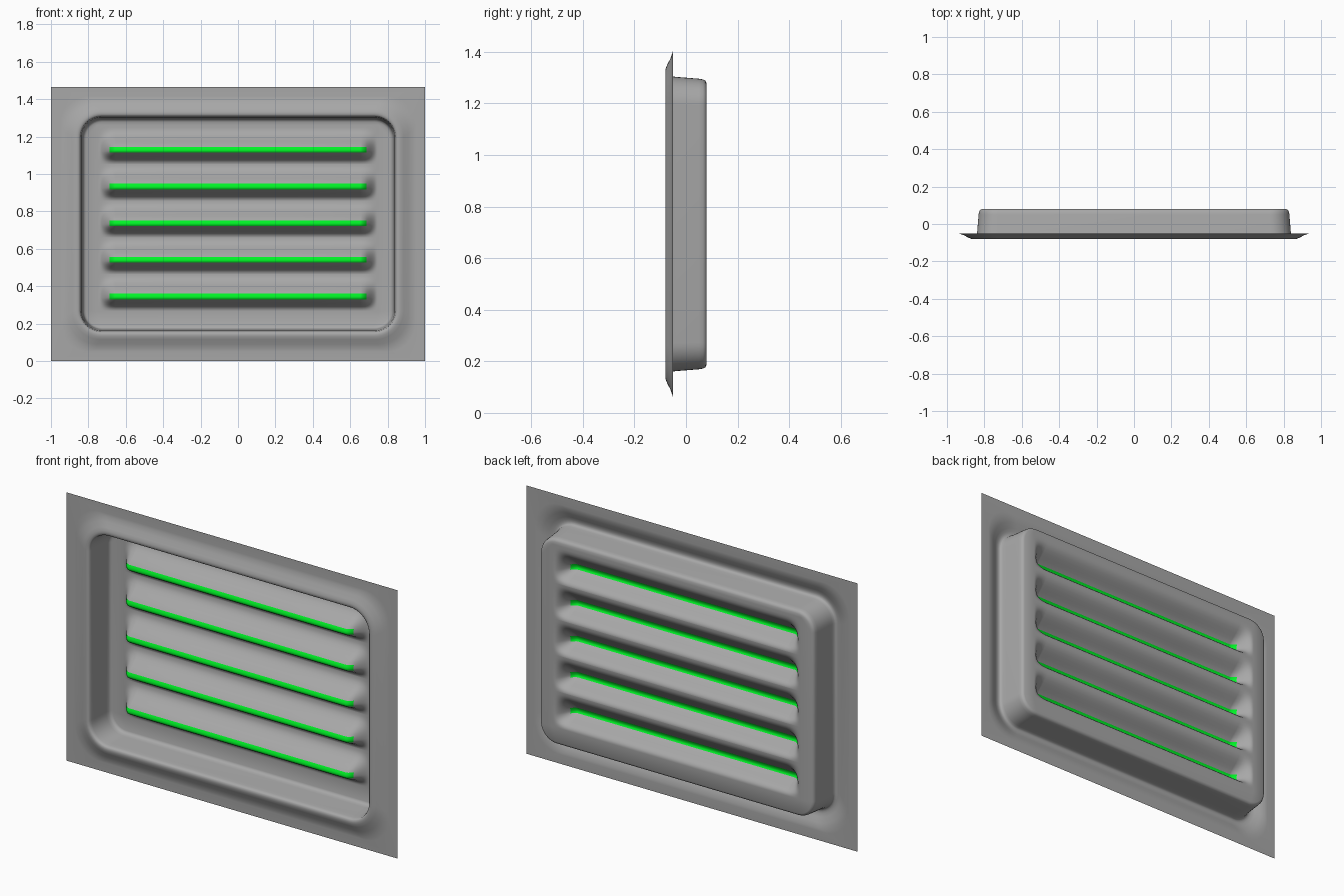
import bpy, bmesh
from math import pi, cos, sin

if "Cube" in bpy.data.objects:
    bpy.data.objects.remove(bpy.data.objects["Cube"])

H = 1.465            # panel height
FLOOR_Y = 0.08       # back of the pressed tray
GX, GZ0, GZ1 = 0.75, 0.265, 1.262     # louvred area of the tray floor
LOUVRES = [0.345 + 0.196 * i for i in range(5)]
LIP = 0.015          # half height of a green lip
PEAK = -0.005        # foremost line of a louvre, relative to its lip
END = 0.68           # half length of a green lip
GREY = (0.39, 0.39, 0.39, 1)
GREEN = (0.0, 0.9, 0.02, 1)


def finish(name, bm, color):
    bmesh.ops.remove_doubles(bm, verts=bm.verts, dist=1e-5)
    me = bpy.data.meshes.new(name)
    bm.to_mesh(me)
    bm.free()
    ob = bpy.data.objects.new(name, me)
    bpy.context.collection.objects.link(ob)
    bpy.ops.object.select_all(action='DESELECT')
    ob.select_set(True)
    bpy.context.view_layer.objects.active = ob
    bpy.ops.object.shade_smooth_by_angle(angle=0.9)
    mat = bpy.data.materials.new(name)
    mat.diffuse_color = color
    mat.use_nodes = True
    mat.node_tree.nodes["Principled BSDF"].inputs["Base Color"].default_value = mat.diffuse_color
    me.materials.append(mat)
    return ob


def ring(bm, x, z0, z1, r, y, n=10):
    """Rounded rectangle loop in the xz plane."""
    verts = []
    for k, (sx, zc) in enumerate([(1, z1 - r), (-1, z1 - r), (-1, z0 + r), (1, z0 + r)]):
        for i in range(n + 1):
            a = (k + i / n) * pi / 2
            verts.append(bm.verts.new((sx * (x - r) + r * cos(a), y, zc + r * sin(a))))
    return verts


def tray_frame():
    """Flange, raised bead, tray wall and flat rim of the tray floor."""
    # (inset from panel edge, y, corner radius)
    profile = [(0.0, -0.05, 0), (0.05, -0.05, 0.15), (0.065, -0.0515, 0.17),
               (0.09, -0.06, 0.16), (0.115, -0.073, 0.15), (0.13, -0.079, 0.14),
               (0.14, -0.08, 0.13), (0.15, -0.079, 0.12), (0.156, -0.073, 0.115),
               (0.159, -0.06, 0.11), (0.162, -0.04, 0.11), (0.169, 0.05, 0.105),
               (0.172, 0.066, 0.10), (0.177, 0.075, 0.095), (0.187, FLOOR_Y, 0.085)]
    bm = bmesh.new()
    rings = [ring(bm, 1 - d, d, H - d, r, y) for d, y, r in profile]
    rings.append(ring(bm, GX, GZ0, GZ1, 0, FLOOR_Y))
    for a, b in zip(rings, rings[1:]):
        for i in range(len(a)):
            j = (i + 1) % len(a)
            bm.faces.new((a[j], a[i], b[i], b[j]))
    return finish("pressed_tray_frame", bm, GREY)


def depth(x, z):
    """Sheet position: each louvre ramps forward to its lip, then drops back."""
    e = min(max((0.745 - abs(x)) / 0.09, 0), 1)
    e = e * e * (3 - 2 * e)
    f = 0
    for c in LOUVRES:
        t = z - c - PEAK
        w, p = (0.128, 1.35) if t > 0 else (0.07, 1.2)
        if abs(t) < w:
            f = (0.5 * (1 + cos(pi * t / w))) ** p
    return FLOOR_Y - 0.09 * f * e


def louvre_grid(name, lips, color):
    """Builds either the grey sheet or the green lips from one shared grid."""
    ends = [0.655, 0.665] + [END + i * 0.0065 for i in range(11)] + [GX]
    xs = [-x for x in reversed(ends)] + [-0.3, 0, 0.3] + ends
    steps = [-0.075, -0.064, -0.054, -0.044, -0.034, -0.024, -LIP, -0.01, -0.005, 0,
             0.005, 0.01, LIP, 0.025, 0.035, 0.047, 0.06, 0.075, 0.09, 0.105, 0.12]
    zs = [GZ0] + [c + t for c in LOUVRES for t in steps] + [GZ1]
    bm = bmesh.new()
    grid = [[bm.verts.new((x, depth(x, z), z)) for x in xs] for z in zs]
    for j in range(len(zs) - 1):
        zm = (zs[j] + zs[j + 1]) / 2
        on_row = any(abs(zm - c) < LIP for c in LOUVRES)
        for i in range(len(xs) - 1):
            is_lip = on_row and abs(xs[i] + xs[i + 1]) / 2 < END + 0.006
            if is_lip == lips:
                bm.faces.new((grid[j][i], grid[j][i + 1],
                              grid[j + 1][i + 1], grid[j + 1][i]))
    bmesh.ops.delete(bm, geom=[v for v in bm.verts if not v.link_faces], context='VERTS')
    return finish(name, bm, color)


tray_frame()
louvre_grid("louvre_sheet", False, GREY)
louvre_grid("louvre_lips", True, GREEN)
